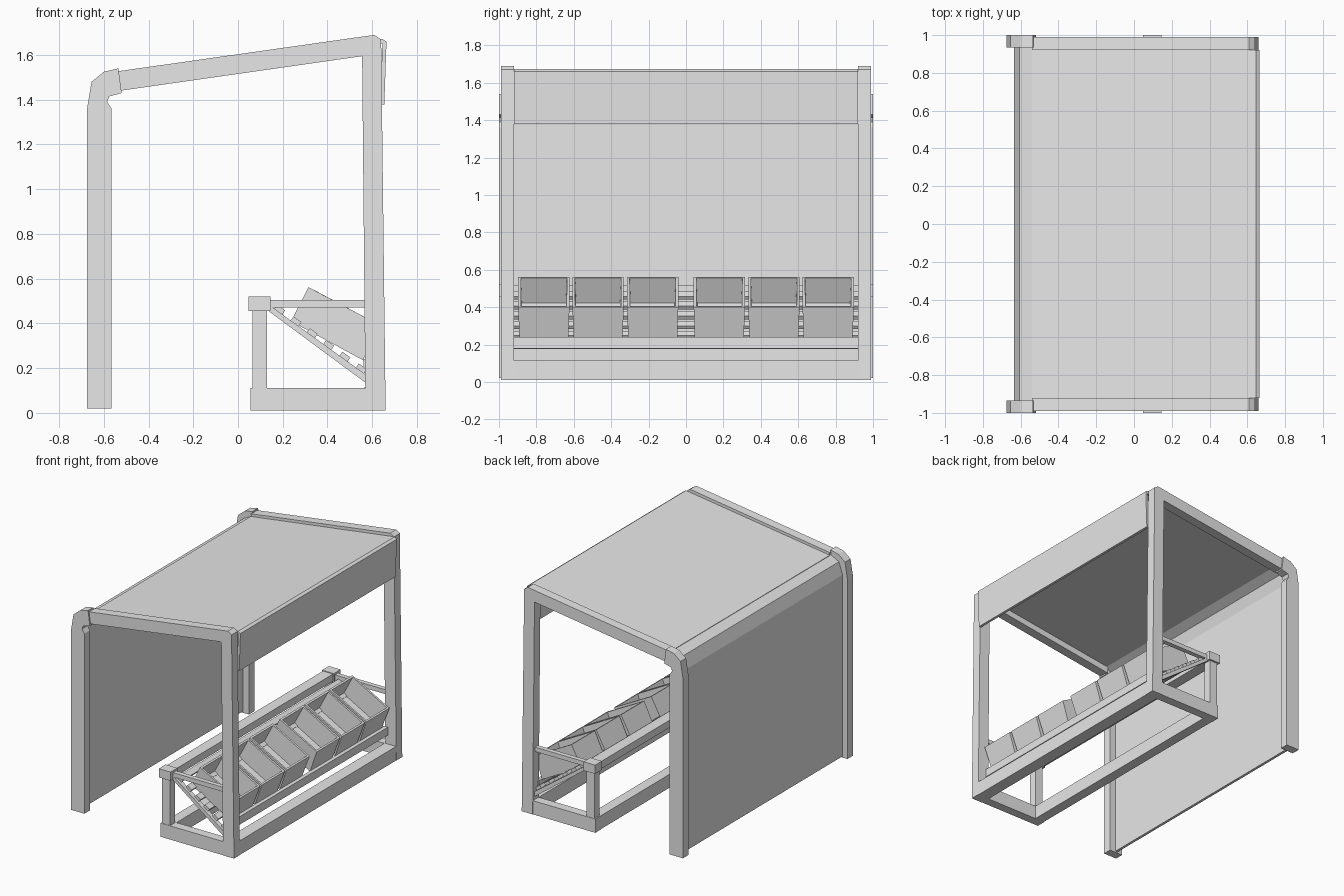
import bpy, bmesh
from mathutils import Vector

if "Cube" in bpy.data.objects:
    bpy.data.objects.remove(bpy.data.objects["Cube"])

grey = bpy.data.materials.new("plain_grey")
grey.use_nodes = True
grey.diffuse_color = (0.8, 0.8, 0.8, 1)
grey.node_tree.nodes["Principled BSDF"].inputs["Base Color"].default_value = (0.8, 0.8, 0.8, 1)


def finish(name, bm):
    bmesh.ops.recalc_face_normals(bm, faces=bm.faces)
    mesh = bpy.data.meshes.new(name)
    bm.to_mesh(mesh)
    bm.free()
    mesh.materials.append(grey)
    obj = bpy.data.objects.new(name, mesh)
    bpy.context.collection.objects.link(obj)
    return obj


def prism(name, profile, y0, y1):
    """Extrude an x-z outline along y."""
    bm = bmesh.new()
    face = bm.faces.new([bm.verts.new((x, y0, z)) for x, z in profile])
    ext = bmesh.ops.extrude_face_region(bm, geom=[face])
    moved = [v for v in ext["geom"] if isinstance(v, bmesh.types.BMVert)]
    bmesh.ops.translate(bm, verts=moved, vec=(0, y1 - y0, 0))
    return finish(name, bm)


def bar(name, x0, x1, z0, z1, y0, y1):
    return prism(name, [(x0, z0), (x1, z0), (x1, z1), (x0, z1)], y0, y1)


def sheet(name, path, half_width, thickness=0.02):
    """Bent panel following an x-z path, thickened inwards."""
    bm = bmesh.new()
    rows = [[bm.verts.new((x, s * half_width, z)) for s in (1, -1)] for x, z in path]
    for a, b in zip(rows, rows[1:]):
        bm.faces.new((a[0], a[1], b[1], b[0]))
    obj = finish(name, bm)
    # outward means away from the interior of the shelter
    mesh = obj.data
    centre = Vector((0, 0, 0.8))
    if (mesh.polygons[0].center - centre).dot(mesh.polygons[0].normal) < 0:
        mesh.flip_normals()
    mod = obj.modifiers.new("thickness", "SOLIDIFY")
    mod.thickness = thickness
    mod.offset = -1
    return obj


# Frame outlines
rear_post = [(-0.675, 0.02), (-0.675, 1.36), (-0.655, 1.48), (-0.6, 1.525),
             (-0.535, 1.54), (-0.52, 1.43), (-0.575, 1.415), (-0.585, 1.39),
             (-0.565, 1.36), (-0.565, 0.02)]
rail_and_post = [(-0.54, 1.527), (0.61, 1.69), (0.64, 1.67), (0.66, 0.01),
                 (0.57, 0.01), (0.555, 1.595), (-0.53, 1.44)]
brace = [(0.13, 0.46), (0.57, 0.135), (0.57, 0.172), (0.15, 0.475)]

# Matching ends of the frame
for s, side in ((-1, "front"), (1, "back")):
    prism(side + "_rear_post", rear_post, s * 0.935, s)
    prism(side + "_roof_rail_and_post", rail_and_post, s * 0.92, s * 0.99)
    bar(side + "_base_bar", 0.055, 0.62, 0.01, 0.112, s * 0.92, s * 0.988)
    bar(side + "_rack_leg", 0.065, 0.13, 0.1, 0.47, s * 0.925, s * 0.985)
    bar(side + "_rack_cap", 0.048, 0.145, 0.455, 0.52, s * 0.92, s)
    bar(side + "_rack_rail", 0.14, 0.575, 0.472, 0.505, s * 0.935, s * 0.97)
    prism(side + "_rack_brace", brace, s * 0.935, s * 0.97)

# Long bars
bar("base_outer_bar", 0.565, 0.658, 0.01, 0.115, -0.93, 0.93)
bar("base_inner_bar", 0.058, 0.135, 0.01, 0.11, -0.93, 0.93)
bar("rack_top_bar", 0.055, 0.138, 0.46, 0.515, -0.93, 0.93)

# Panels
sheet("rear_wall", [(-0.635, 0.03), (-0.635, 1.38), (-0.605, 1.47), (-0.53, 1.508)], 0.935)
sheet("roof_and_valance", [(-0.54, 1.507), (0.645, 1.672), (0.664, 1.66), (0.654, 1.378)], 0.92)

# Slats laid across the braces
low, high = Vector((0.545, 0.19)), Vector((0.18, 0.453))
along = (high - low).normalized()
up = Vector((-along.y, along.x))
if up.y < 0:
    up = -up
for i in range(6):
    c = low.lerp(high, i / 5)
    a, t = along * 0.022, up * 0.022
    prism("slat_%d" % (i + 1), [c - a, c + a, c + a + t, c - a + t], -0.95, 0.95)
bar("slat_stop", 0.56, 0.59, 0.18, 0.24, -0.93, 0.93)

# Open tilted crates with slightly flared sides
bottom = [(0.237, 0.41), (0.56, 0.235)]
top = [(0.315, 0.562), (0.62, 0.4)]
for i, yc in enumerate((-0.76, -0.47, -0.178, 0.178, 0.47, 0.76)):
    bm = bmesh.new()
    rings = []
    for (a, b), w in ((bottom, 0.131), (top, 0.137)):
        rings.append([bm.verts.new((p[0], yc + s * w, p[1]))
                      for p, s in ((a, -1), (b, -1), (b, 1), (a, 1))])
    base, rim = rings
    bm.faces.new(base)
    for k in range(4):
        n = (k + 1) % 4
        bm.faces.new((base[k], base[n], rim[n], rim[k]))
    crate = finish("crate_%d" % (i + 1), bm)
    # face normals point out of the crate, so thicken towards its inside
    floor = crate.data.polygons[0]
    if floor.normal.z > 0:
        crate.data.flip_normals()
    mod = crate.modifiers.new("thickness", "SOLIDIFY")
    mod.thickness = 0.014
    mod.offset = -1
    mod.use_even_offset = True
